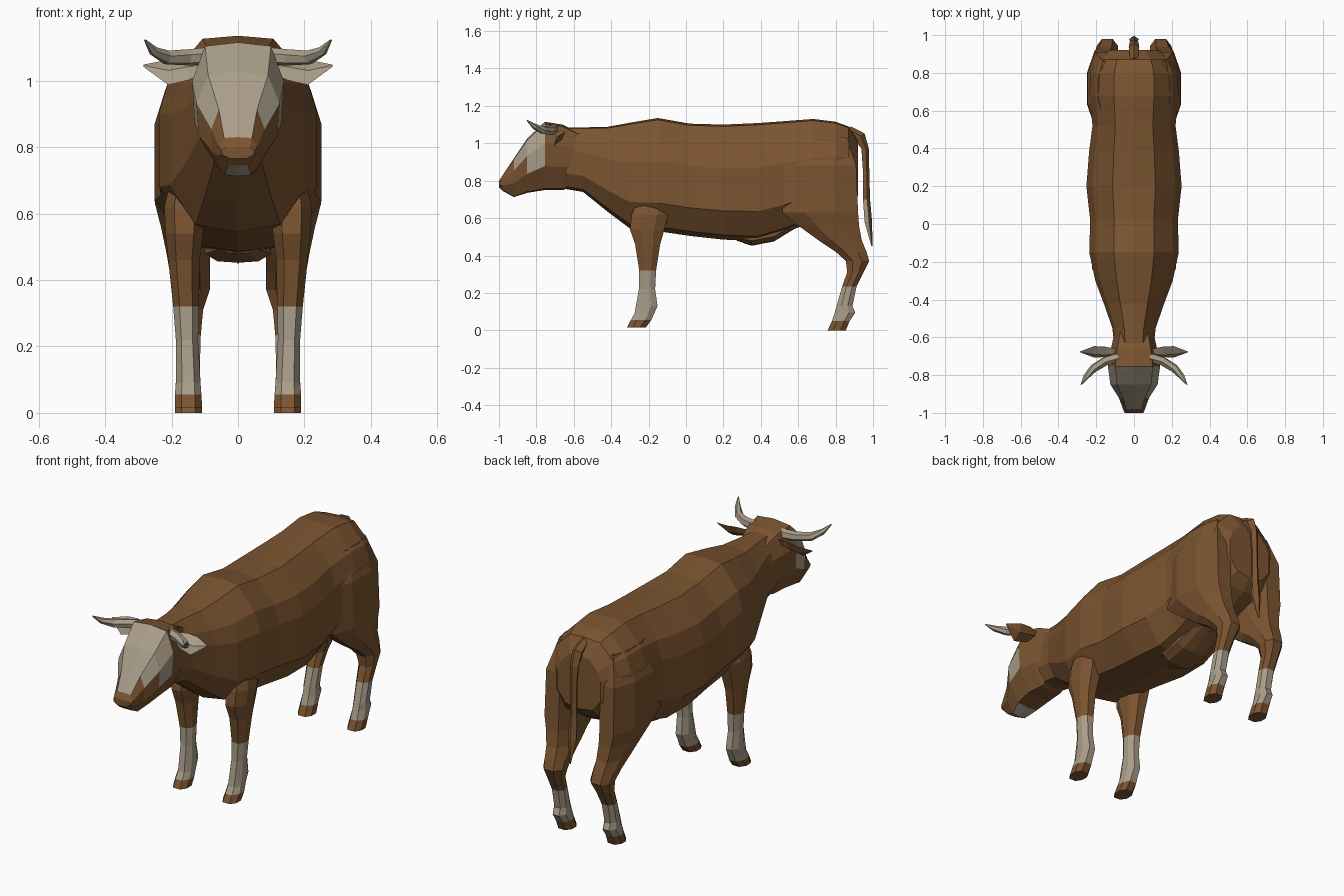
import bpy, bmesh, math
from mathutils import Vector

if "Cube" in bpy.data.objects:
    bpy.data.objects.remove(bpy.data.objects["Cube"])


def material(name, rgb):
    m = bpy.data.materials.new(name)
    m.diffuse_color = (*rgb, 1)
    m.use_nodes = True
    m.node_tree.nodes["Principled BSDF"].inputs["Base Color"].default_value = m.diffuse_color
    return m


MATS = [material("brown_hide", (0.20, 0.09, 0.03)),
        material("pale_hair", (0.40, 0.34, 0.25))]


def loft(name, rings, rule=None):
    """Skin closed rings, cap both ends; rule(centre, normal, segment, side) -> slot."""
    bm = bmesh.new()
    vs = [[bm.verts.new(p) for p in r] for r in rings]
    n = len(rings[0])
    tags = {}
    for i in range(len(vs) - 1):
        for j in range(n):
            k = (j + 1) % n
            f = bm.faces.new((vs[i][j], vs[i][k], vs[i + 1][k], vs[i + 1][j]))
            tags[f] = (i, min(j, n - 1 - j))
    tags[bm.faces.new(vs[0])] = (-1, -1)
    tags[bm.faces.new(vs[-1])] = (len(vs), -1)
    bmesh.ops.recalc_face_normals(bm, faces=bm.faces[:])
    for f, (i, j) in tags.items():
        f.material_index = rule(f.calc_center_median(), f.normal, i, j) if rule else 0
    me = bpy.data.meshes.new(name)
    bm.to_mesh(me)
    bm.free()
    for m in MATS:
        me.materials.append(m)
    ob = bpy.data.objects.new(name, me)
    bpy.context.collection.objects.link(ob)
    return ob


def section(y, w, top, bot, shape):
    """Symmetric ring across the body; shape runs from top centre to bottom centre."""
    half = [Vector((u * w, y, bot + v * (top - bot))) for u, v in shape]
    return half + [Vector((-p.x, p.y, p.z)) for p in half[-2:0:-1]]


def slab(side, z, x0, x1, y0, y1):
    """Horizontal eight-sided leg ring."""
    cx, cy, a, b = (x0 + x1) / 2, (y0 + y1) / 2, (x1 - x0) / 2, (y1 - y0) / 2
    pts = [(-1, -.4), (-.5, -1), (.5, -1), (1, -.4), (1, .4), (.5, 1), (-.5, 1), (-1, .4)]
    return [Vector((side * (cx + u * a), cy + v * b, z)) for u, v in pts]


# Torso and neck
TORSO = [(0, 1), (.45, .985), (.87, .79), (1, .62), (1, .25), (.62, .04), (0, 0)]
loft("torso", [section(*r, TORSO) for r in [
    (-.64, .105, 1.085, .755), (-.55, .115, 1.085, .74), (-.42, .16, 1.088, .635),
    (-.30, .205, 1.11, .545), (-.15, .237, 1.135, .53), (.02, .232, 1.105, .505),
    (.20, .252, 1.10, .485), (.38, .238, 1.108, .478), (.52, .22, 1.118, .52),
    (.68, .235, 1.13, .58), (.80, .232, 1.115, .62), (.87, .20, 1.09, .66),
    (.92, .13, 1.01, .72)]])

# Udder
loft("udder", [section(*r, TORSO) for r in [
    (.27, .05, .54, .48), (.35, .10, .56, .452), (.47, .10, .58, .475),
    (.60, .07, .62, .555)]])

# Head: pale blaze, cheeks and chin
HEAD = [(0, 1), (.72, .97), (1, .68), (.95, .35), (.5, .02), (0, 0)]


def head_rule(c, n, i, j):
    blaze = j == 0 and 2 <= i <= 4
    cheek = (j == 1 and i in (2, 3)) or (j == 2 and i == 2)
    chin = j == 4 and i in (3, 4)
    return int(blaze or cheek or chin)


loft("head", [section(*r, HEAD) for r in [
    (-.56, .10, 1.05, .78), (-.66, .122, 1.10, .75), (-.755, .138, 1.115, .75),
    (-.85, .125, 1.025, .735), (-.92, .08, .92, .712), (-.98, .058, .83, .745),
    (-1.0, .05, .80, .765)]], head_rule)


def tube(name, path, radii, sides, rule=None):
    pts = [Vector(p) for p in path]
    rings = []
    for i, p in enumerate(pts):
        d = (pts[min(i + 1, len(pts) - 1)] - pts[max(i - 1, 0)]).normalized()
        u = d.cross(Vector((0, 1, .2))).normalized()
        v = d.cross(u)
        rings.append([p + radii[i] * (math.cos(a) * u + math.sin(a) * v)
                      for a in [2 * math.pi * k / sides for k in range(sides)]])
    return loft(name, rings, rule)


for side, tag in ((1, "right"), (-1, "left")):
    # Horns
    tube("horn_" + tag, [(side * x, y, z) for x, y, z in [
        (.08, -.705, 1.075), (.15, -.725, 1.07), (.215, -.765, 1.07),
        (.255, -.81, 1.09), (.28, -.85, 1.122)]],
        [.027, .025, .022, .015, .003], 6, lambda c, n, i, j: 1)

    # Ears: tilted leaf, pale on the inner face
    ear = []
    for x, zc, h, t in [(.09, 1.045, .018, .012), (.15, 1.035, .034, .016),
                        (.21, 1.025, .038, .014), (.285, 1.045, .003, .002)]:
        ear.append([Vector((side * x, -.677 + a * h + b * t, zc + c * h - .4 * b * t))
                    for a, b, c in [(.8, 0, 1), (0, 1, 0), (-.8, 0, -1), (0, -1, 0)]])
    loft("ear_" + tag, ear, lambda c, n, i, j: int(n.y < -.1 and n.x * n.x < .9))

    # Front legs with pale socks and brown hooves
    loft("front_leg_" + tag, [slab(side, *r) for r in [
        (.75, .13, .19, -.24, -.12), (.62, .10, .222, -.29, -.095),
        (.54, .105, .218, -.30, -.115), (.46, .115, .21, -.272, -.138),
        (.32, .118, .195, -.25, -.16), (.22, .12, .187, -.252, -.165),
        (.13, .115, .187, -.268, -.152), (.09, .113, .187, -.275, -.17),
        (.055, .11, .19, -.295, -.185), (.015, .108, .19, -.315, -.215)]],
        lambda c, n, i, j: int(.055 < c.z < .32))

    # Hind legs with haunch
    loft("hind_leg_" + tag, [slab(side, *r) for r in [
        (1.03, .09, .19, .57, .86), (.88, .08, .246, .515, .91),
        (.63, .08, .25, .515, .92), (.56, .085, .232, .60, .925),
        (.48, .085, .215, .71, .94), (.42, .085, .205, .80, .965),
        (.37, .085, .198, .855, .98), (.31, .105, .19, .862, .95),
        (.235, .112, .187, .835, .912), (.13, .115, .187, .805, .89),
        (.095, .113, .187, .795, .905), (.05, .11, .19, .78, .875),
        (0, .108, .19, .757, .855)]],
        lambda c, n, i, j: int(.05 < c.z < .235))

# Tail: flattened strip with a pale underside on the tuft
tail = []
for y, z, w, t in [(.86, 1.075, .02, .022), (.93, 1.035, .028, .025), (.958, .97, .024, .02),
                   (.963, .85, .018, .017), (.965, .70, .02, .019),
                   (.975, .58, .026, .02), (.994, .45, .003, .003)]:
    s = .7 if z > 1 else 0
    tail.append([Vector((a * w, y + b * t, z + b * t * s))
                 for a, b in [(0, 1), (1, .2), (.5, -1), (-.5, -1), (-1, .2)]])
loft("tail", tail, lambda c, n, i, j: int(c.z < .7 and n.y < -.2))
